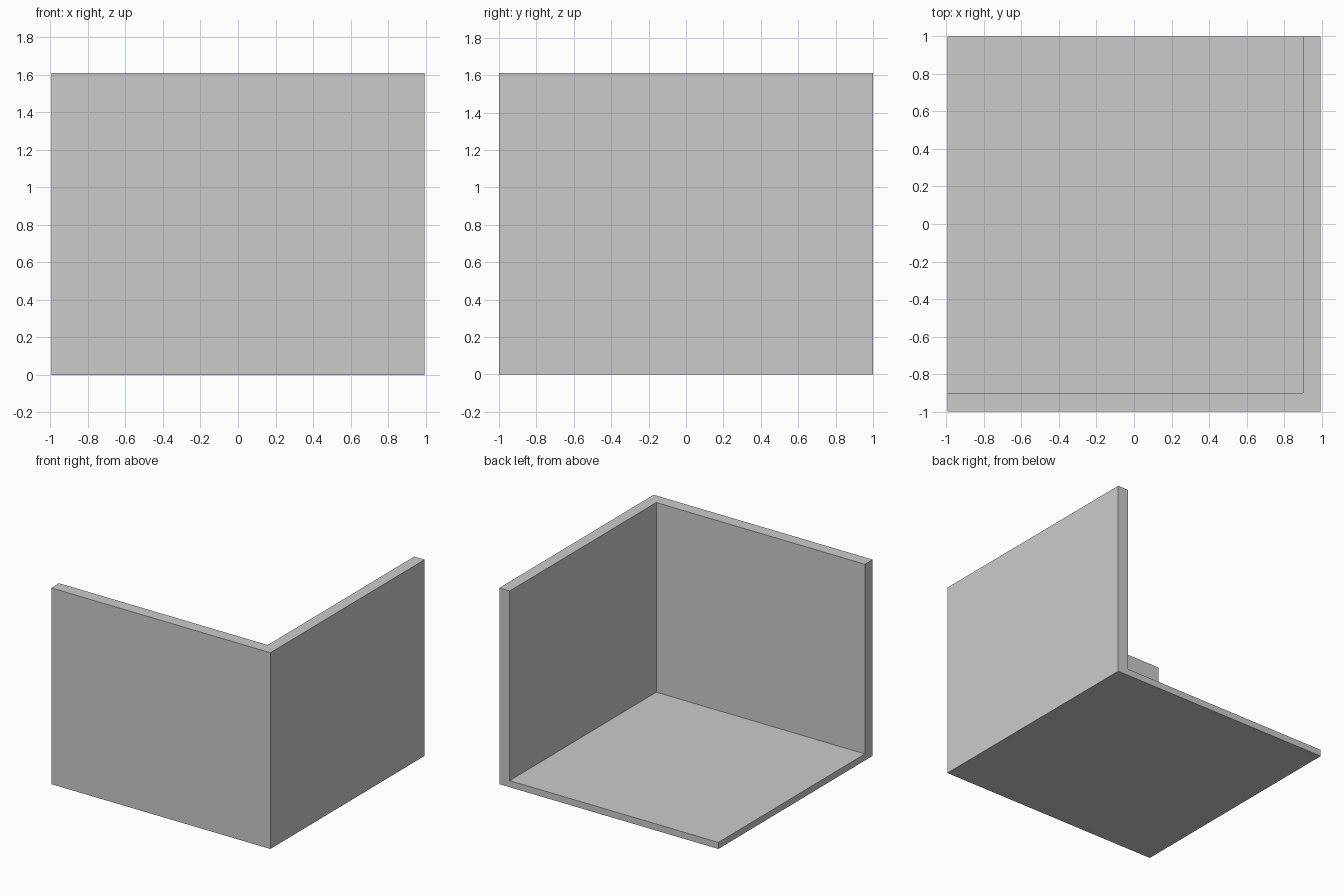
import bpy

if "Cube" in bpy.data.objects:
    bpy.data.objects.remove(bpy.data.objects["Cube"])

# Overall size of the open corner room
X, Y, H = 0.994, 1.0, 1.61
FLOOR, WALL = 0.054, 0.90


def box(name, lo, hi):
    bpy.ops.mesh.primitive_cube_add(size=1, location=[(a + b) / 2 for a, b in zip(lo, hi)])
    ob = bpy.context.object
    ob.name = name
    ob.scale = [b - a for a, b in zip(lo, hi)]
    bpy.ops.object.transform_apply(location=False, rotation=False, scale=True)
    return ob


# Solid block that becomes floor, front wall and right wall in one piece
room = box("corner_room", (-X, -Y, 0), (X, Y, H))

# Interior space, open to the left, back and top
cutter = box("interior_cutter", (-X - 1, -WALL, FLOOR), (WALL, Y + 1, H + 1))
cutter.hide_render = True

# Carve the interior out of the block
carve = room.modifiers.new("carve", 'BOOLEAN')
carve.operation = 'DIFFERENCE'
carve.solver = 'EXACT'
carve.object = cutter
bpy.context.view_layer.objects.active = room
bpy.ops.object.modifier_apply(modifier=carve.name)
bpy.data.objects.remove(cutter, do_unlink=True)
